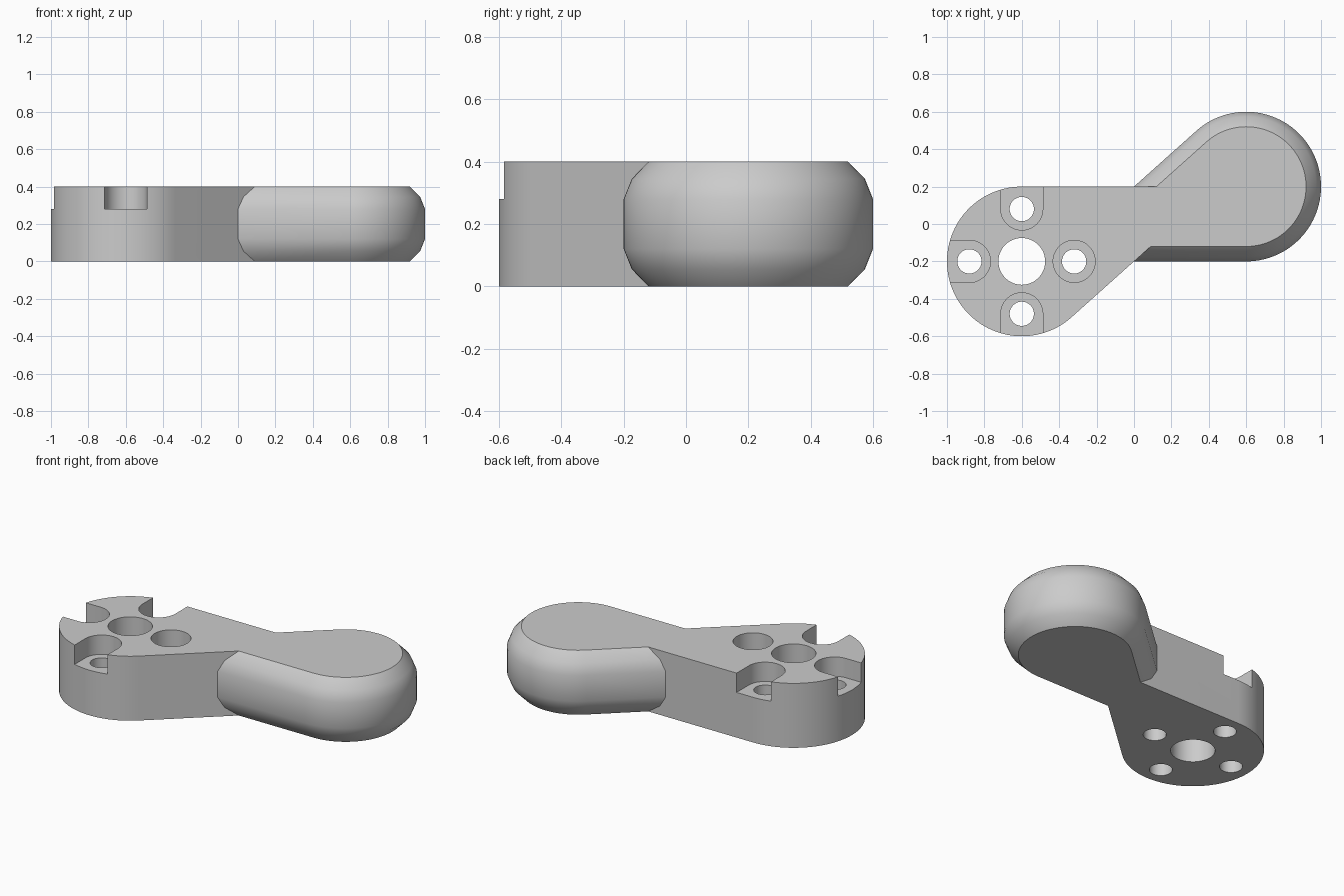
import bpy, bmesh
from math import cos, sin, pi, asin, tan

cube = bpy.data.objects.get("Cube")
if cube:
    bpy.data.objects.remove(cube, do_unlink=True)

R = 0.4                      # lobe radius
H = 0.4                      # thickness
PX, PY = 0.6, 0.2            # lobe centre offset
FLOOR = 0.28                 # bottom of the screw recesses

grey = bpy.data.materials.new("light_grey")
grey.use_nodes = True
grey.diffuse_color = (0.6, 0.6, 0.6, 1)
grey.node_tree.nodes["Principled BSDF"].inputs["Base Color"].default_value = (0.6, 0.6, 0.6, 1)


def arc(r, start, end, steps):
    return [(r * cos(start + (end - start) * i / steps),
             r * sin(start + (end - start) * i / steps)) for i in range(steps + 1)]


def circle(r, steps=48):
    return arc(r, 0, 2 * pi, steps)[:-1]


def loft(name, outline, centre, levels):
    """Solid from one outline, scaled about its centre at each (z, scale) level."""
    bm = bmesh.new()
    rings = [[bm.verts.new((centre[0] + x * s, centre[1] + y * s, z)) for x, y in outline]
             for z, s in levels]
    n = len(outline)
    for low, high in zip(rings, rings[1:]):
        for i in range(n):
            j = (i + 1) % n
            bm.faces.new((low[i], low[j], high[j], high[i]))
    bm.faces.new(rings[0][::-1])
    bm.faces.new(rings[-1])
    bmesh.ops.recalc_face_normals(bm, faces=bm.faces)
    mesh = bpy.data.meshes.new(name)
    bm.to_mesh(mesh)
    bm.free()
    mesh.materials.append(grey)
    obj = bpy.data.objects.new(name, mesh)
    bpy.context.collection.objects.link(obj)
    return obj


def combine(target, tool, operation):
    """Apply a boolean and remove the tool object."""
    tool.hide_render = True
    mod = target.modifiers.new("boolean", 'BOOLEAN')
    mod.operation = operation
    mod.solver = 'EXACT'
    mod.object = tool
    bpy.context.view_layer.objects.active = target
    bpy.ops.object.modifier_apply(modifier=mod.name)
    bpy.data.objects.remove(tool, do_unlink=True)


# Teardrop outline: round lobe whose tangents run on to a point
slope = asin(R / PX)
tip = (PX + R / tan(slope), R)
teardrop = arc(R, pi / 2, 1.5 * pi + slope, 64) + [tip]
turned = [(-x, -y) for x, y in teardrop]

# Straight-walled mounting lobe and rounded grip lobe
arm = loft("lever_arm", teardrop, (-PX, -PY), [(0, 1), (H, 1)])
edge = [(0.0, 0.08), (0.055, 0.026), (0.12, 0.0)]      # height, inset
levels = [(z, 1 - d / R) for z, d in edge]
levels += [(H - z, s) for z, s in reversed(levels)]
combine(arm, loft("grip_lobe", turned, (PX, PY), levels), 'UNION')

# Central shaft hole
combine(arm, loft("shaft_cutter", circle(0.125), (-PX, -PY), [(-0.1, 1), (0.5, 1)]), 'DIFFERENCE')

# Four screw holes with recesses; three recesses open out through the rim
for k in range(4):
    a = k * pi / 2
    centre = (-PX + 0.28 * cos(a), -PY + 0.28 * sin(a))
    r = 0.1125
    if k == 0:
        recess = circle(r)
    else:
        u = arc(r, pi / 2, 1.5 * pi, 24) + [(0.25, -r), (0.25, r)]
        recess = [(x * cos(a) - y * sin(a), x * sin(a) + y * cos(a)) for x, y in u]
    combine(arm, loft("recess_cutter", recess, centre, [(FLOOR, 1), (0.5, 1)]), 'DIFFERENCE')
    combine(arm, loft("screw_cutter", circle(0.065, 32), centre, [(-0.1, 1), (0.5, 1)]), 'DIFFERENCE')

# Smooth the curved walls, keep the rims crisp
bpy.ops.object.select_all(action='DESELECT')
arm.select_set(True)
bpy.context.view_layer.objects.active = arm
bpy.ops.object.shade_smooth_by_angle(angle=pi / 6)
